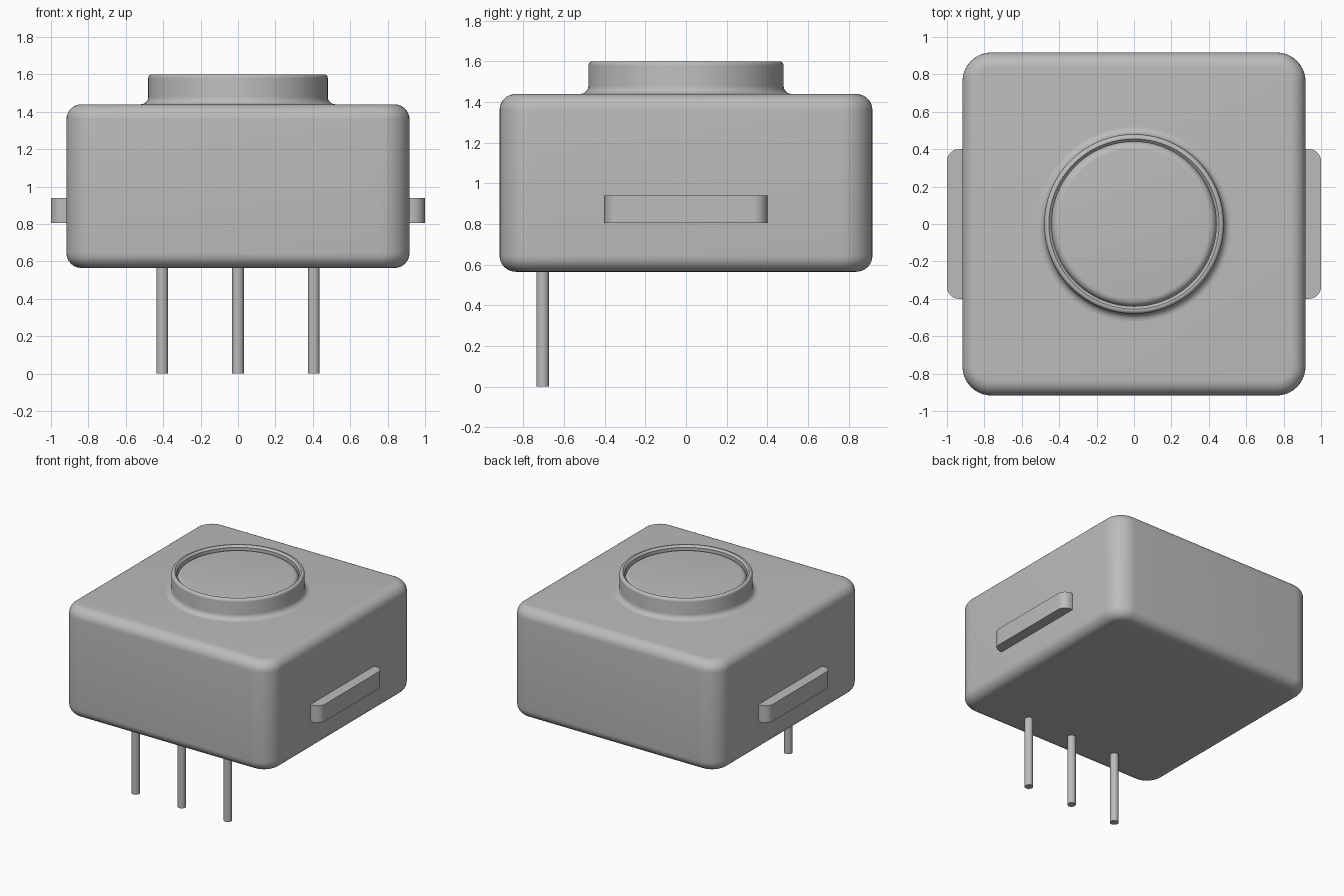
import bpy, bmesh, math
from math import sin, cos, pi

if "Cube" in bpy.data.objects:
    bpy.data.objects.remove(bpy.data.objects["Cube"])

grey = bpy.data.materials.new("plain_grey")
grey.diffuse_color = (0.5, 0.5, 0.5, 1)
grey.use_nodes = True
grey.node_tree.nodes["Principled BSDF"].inputs["Base Color"].default_value = grey.diffuse_color


def loft(name, rings, angle=30):
    """Skin a stack of equal-length closed rings and cap both ends."""
    bm = bmesh.new()
    loops = [[bm.verts.new(p) for p in ring] for ring in rings]
    n = len(loops[0])
    for a, b in zip(loops, loops[1:]):
        for i in range(n):
            j = (i + 1) % n
            bm.faces.new((a[i], a[j], b[j], b[i]))
    bm.faces.new(loops[0][::-1])
    bm.faces.new(loops[-1])
    bmesh.ops.recalc_face_normals(bm, faces=bm.faces)
    me = bpy.data.meshes.new(name)
    bm.to_mesh(me)
    bm.free()
    me.materials.append(grey)
    ob = bpy.data.objects.new(name, me)
    bpy.context.collection.objects.link(ob)
    bpy.ops.object.select_all(action='DESELECT')
    ob.select_set(True)
    bpy.context.view_layer.objects.active = ob
    bpy.ops.object.shade_smooth_by_angle(angle=math.radians(angle))
    return ob


def rounded_rect(hx, hy, r, z, steps=10):
    pts = []
    for q, (sx, sy) in enumerate([(1, 1), (-1, 1), (-1, -1), (1, -1)]):
        for i in range(steps + 1):
            t = (q + i / steps) * pi / 2
            pts.append((sx * (hx - r) + r * cos(t), sy * (hy - r) + r * sin(t), z))
    return pts


def circle(r, z, cx=0, cy=0, n=96):
    return [(cx + r * cos(2 * pi * i / n), cy + r * sin(2 * pi * i / n), z) for i in range(n)]


def arc(cr, cz, r, a0, a1, steps=6):
    """Quarter-round profile points as (radius, height)."""
    ts = [math.radians(a0 + (a1 - a0) * i / steps) for i in range(steps + 1)]
    return [(cr + r * cos(t), cz + r * sin(t)) for t in ts]


# Housing: rounded box with filleted top and bottom edges
H, R, F, Z0, Z1 = 0.917, 0.155, 0.08, 0.565, 1.44
profile = arc(H - F, Z0 + F, F, -90, 0, 8) + arc(H - F, Z1 - F, F, 0, 90, 8)
loft("housing", [rounded_rect(h, h, R - (H - h), z) for h, z in profile])

# Raised collar with flared foot, rounded lip and recessed button
profile = [(0.52, 1.43)]
profile += arc(0.52, 1.48, 0.04, 270, 180)
profile += arc(0.46, 1.58, 0.02, 0, 90)
profile += [(0.455, 1.6), (0.44, 1.585), (0.44, 1.535)]
profile += arc(0.40, 1.535, 0.04, 0, 90)[1:]
loft("collar_and_button", [circle(r, z) for r, z in profile])

# Side tabs: one bar through the housing, showing on both sides
loft("side_tabs", [rounded_rect(1.0, 0.4, 0.065, z) for z in (0.805, 0.94)])

# Three terminal pins near the front edge
for i, x in enumerate((-0.405, 0, 0.405)):
    loft(f"pin_{i + 1}", [circle(0.031, z, x, -0.705, 32) for z in (0, 0.6)])
